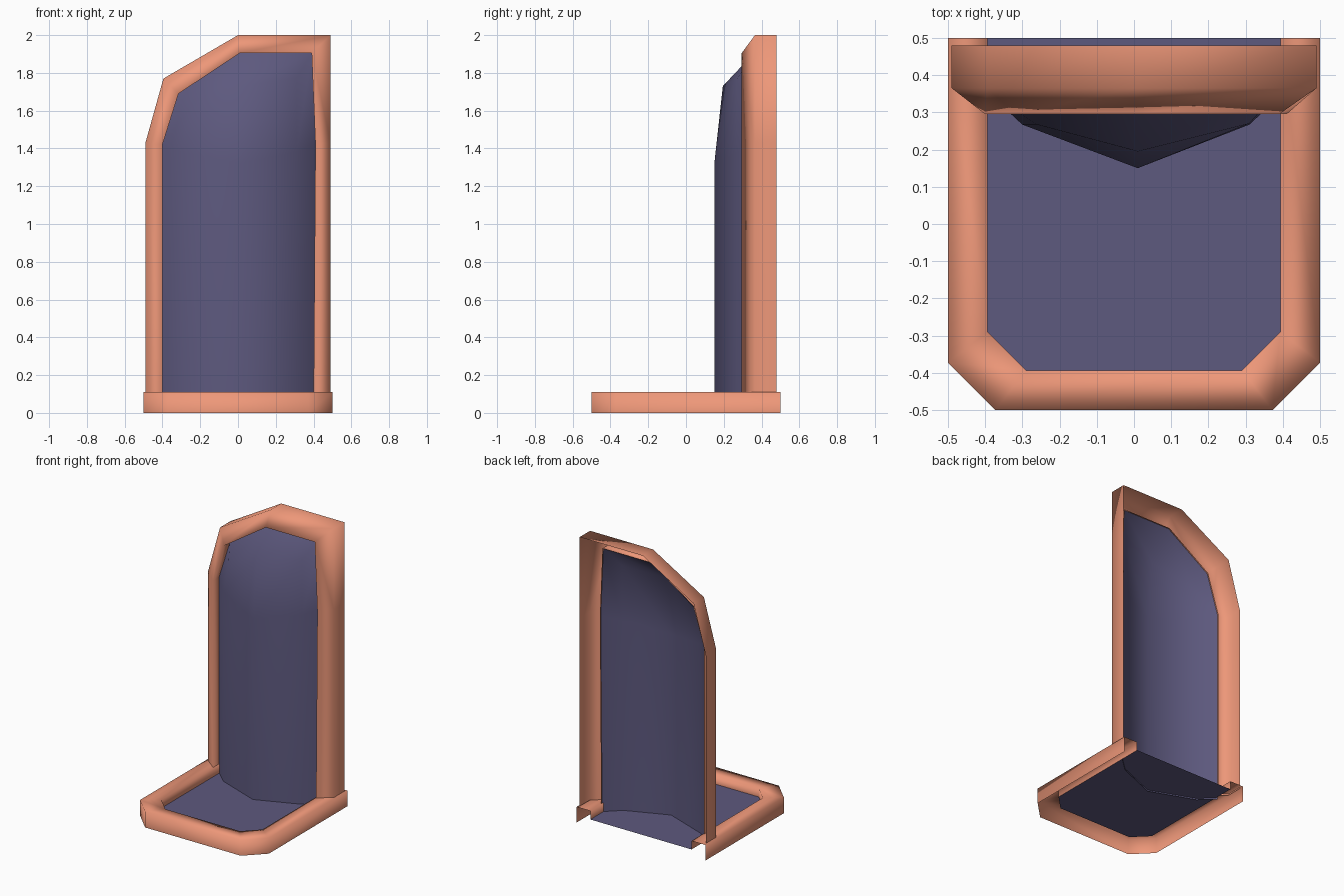
import bpy, bmesh

if "Cube" in bpy.data.objects:
    bpy.data.objects.remove(bpy.data.objects["Cube"])


def material(name, rgb):
    m = bpy.data.materials.new(name)
    m.diffuse_color = (*rgb, 1)
    m.use_nodes = True
    m.node_tree.nodes["Principled BSDF"].inputs["Base Color"].default_value = m.diffuse_color
    return m


orange = material("orange", (0.85, 0.31, 0.19))
purple = material("purple", (0.11, 0.10, 0.21))


def loft(name, rings, mat):
    """Skin consecutive rows of points with smooth quads."""
    bm = bmesh.new()
    rows = [[bm.verts.new(p) for p in ring] for ring in rings]
    for a, b in zip(rows, rows[1:]):
        for j in range(len(a) - 1):
            bm.faces.new((a[j], a[j + 1], b[j + 1], b[j]))
    bmesh.ops.remove_doubles(bm, verts=bm.verts, dist=0.0005)
    for f in bm.faces:
        f.smooth = True
    me = bpy.data.meshes.new(name)
    bm.to_mesh(me)
    bm.free()
    me.materials.append(mat)
    ob = bpy.data.objects.new(name, me)
    bpy.context.collection.objects.link(ob)
    return ob


def u_path(w, c):
    """U outline open at the back, half width w, front corners cut to c."""
    half = [(-w, 0.5), (-w, -c), (-c, -w)]
    return half + [(-x, y) for x, y in reversed(half)]


def at_z(path, z):
    return [(x, y, z) for x, y in path]


def at_y(path, y):
    return [(x, y, z) for x, z in path]


# Base rim: outer wall, flat top, short inner wall
outer, inner = u_path(0.5, 0.372), u_path(0.393, 0.29)
loft("base_rim", [at_z(outer, 0), at_z(outer, 0.11),
                  at_z(inner, 0.11), at_z(inner, 0.05)], orange)

# Floor panel inside the rim
bm = bmesh.new()
bm.faces.new([bm.verts.new(p) for p in at_z(inner, 0.05)])
me = bpy.data.meshes.new("floor_panel")
bm.to_mesh(me)
bm.free()
me.materials.append(purple)
bpy.context.collection.objects.link(bpy.data.objects.new("floor_panel", me))

# Upright frame: inner lip, sloped front, outer wall, open at the back
out_up = [(-0.49, 0.10), (-0.49, 1.43), (-0.395, 1.77), (0, 2),
          (0.49, 2), (0.49, 1.43), (0.49, 0.10)]
in_up = [(-0.40, 0.10), (-0.40, 1.42), (-0.315, 1.69), (0.01, 1.905),
         (0.39, 1.905), (0.41, 1.42), (0.40, 0.10)]
loft("upright_frame", [at_y(in_up, 0.37), at_y(in_up, 0.295),
                       at_y(out_up, 0.365), at_y(out_up, 0.48)], orange)

# Bulging back panel: rows from bottom to top, left to right
e = 0.36
left_top, right_top = (-0.315, e, 1.69), (0.39, e, 1.905)
loft("back_panel", [
    [(-0.40, e, 0.04), (-0.30, 0.267, 0.04), (0.01, 0.15, 0.04),
     (0.30, 0.267, 0.04), (0.40, e, 0.04)],
    [(-0.40, e, 1.42), (-0.30, 0.267, 1.38), (0.01, 0.15, 1.32),
     (0.31, 0.267, 1.38), (0.41, e, 1.42)],
    [left_top, (-0.26, 0.267, 1.61), (0.01, 0.195, 1.73),
     (0.31, 0.27, 1.77), right_top],
    [left_top, left_top, (0.01, e, 1.905), right_top, right_top],
], purple)
